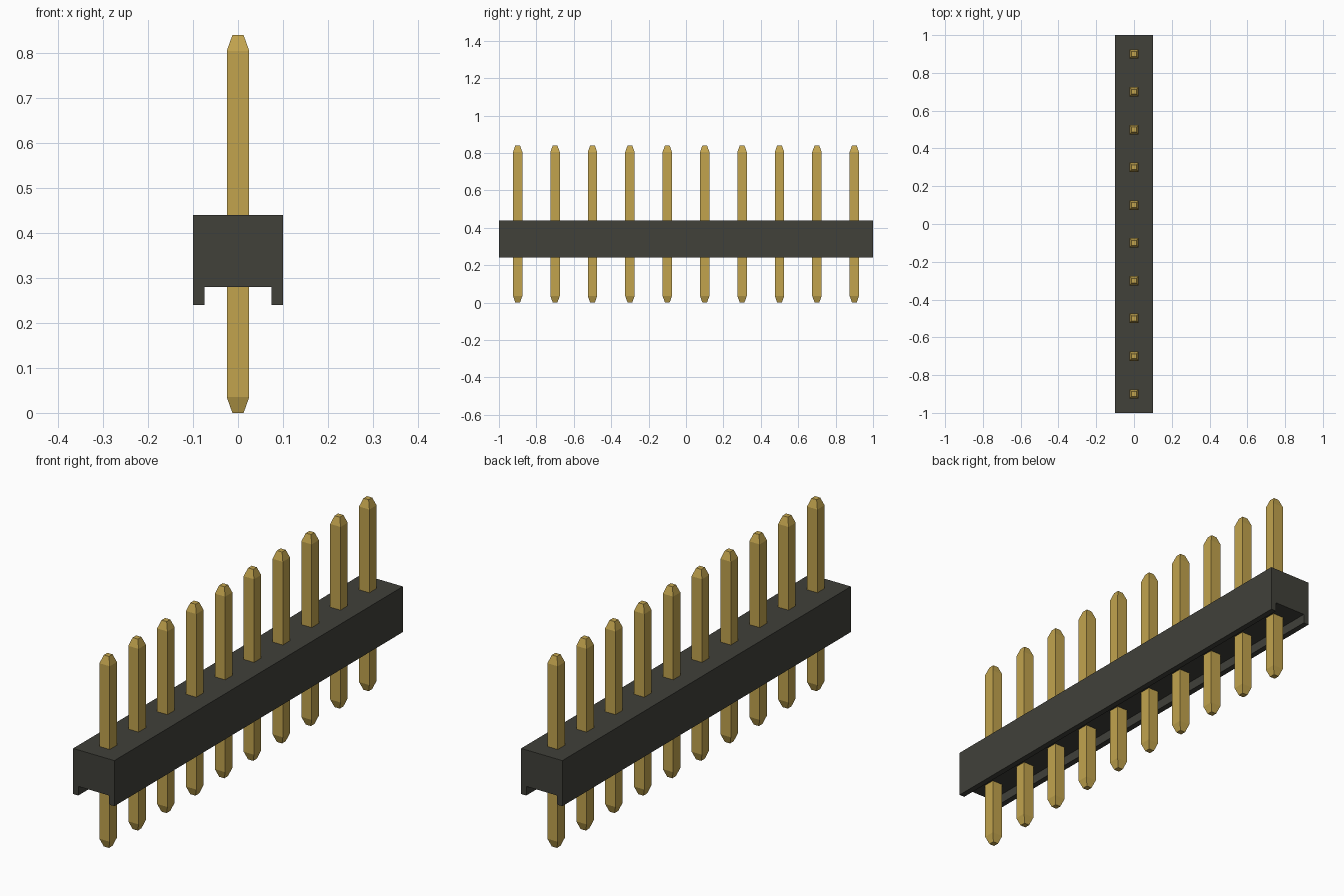
import bpy
import bmesh

cube = bpy.data.objects.get("Cube")
if cube:
    bpy.data.objects.remove(cube, do_unlink=True)

PITCH = 0.2
PIN_COUNT = 10


def make_material(name, color, roughness, metallic=0.0):
    mat = bpy.data.materials.new(name)
    mat.diffuse_color = color
    mat.use_nodes = True
    shader = mat.node_tree.nodes["Principled BSDF"]
    shader.inputs["Base Color"].default_value = color
    shader.inputs["Roughness"].default_value = roughness
    shader.inputs["Metallic"].default_value = metallic
    return mat


def make_object(name, bm, mat):
    bmesh.ops.recalc_face_normals(bm, faces=bm.faces)
    mesh = bpy.data.meshes.new(name)
    bm.to_mesh(mesh)
    bm.free()
    mesh.materials.append(mat)
    obj = bpy.data.objects.new(name, mesh)
    bpy.context.collection.objects.link(obj)
    return obj


plastic = make_material("black plastic", (0.052, 0.052, 0.042, 1), 0.6)
gold = make_material("gold", (0.54, 0.37, 0.076, 1), 0.4)

# Housing: channel profile extruded along the row
half_profile = [(0.1, 0.44), (0.1, 0.24), (0.075, 0.24), (0.075, 0.28)]
profile = half_profile + [(-x, z) for x, z in reversed(half_profile)]
bm = bmesh.new()
end = bm.faces.new([bm.verts.new((x, -1, z)) for x, z in profile])
side = bmesh.ops.extrude_face_region(bm, geom=[end])
moved = [v for v in side["geom"] if isinstance(v, bmesh.types.BMVert)]
bmesh.ops.translate(bm, verts=moved, vec=(0, 2, 0))
make_object("housing", bm, plastic)

# Square pin with tapered tips: (half width, height) of each section
sections = [(0.0125, 0.0), (0.025, 0.035), (0.025, 0.805), (0.0125, 0.84)]
bm = bmesh.new()
rings = [[bm.verts.new((sx * w, sy * w, z))
          for sx, sy in ((-1, -1), (1, -1), (1, 1), (-1, 1))]
         for w, z in sections]
bm.faces.new(rings[0])
bm.faces.new(rings[-1])
for low, high in zip(rings, rings[1:]):
    for i in range(4):
        j = (i + 1) % 4
        bm.faces.new((low[i], low[j], high[j], high[i]))
first_pin = make_object("pin_1", bm, gold)

# Row of pins sharing one mesh
for n in range(PIN_COUNT):
    pin = first_pin
    if n > 0:
        pin = bpy.data.objects.new(f"pin_{n + 1}", first_pin.data)
        bpy.context.collection.objects.link(pin)
    pin.location.y = (n - (PIN_COUNT - 1) / 2) * PITCH
